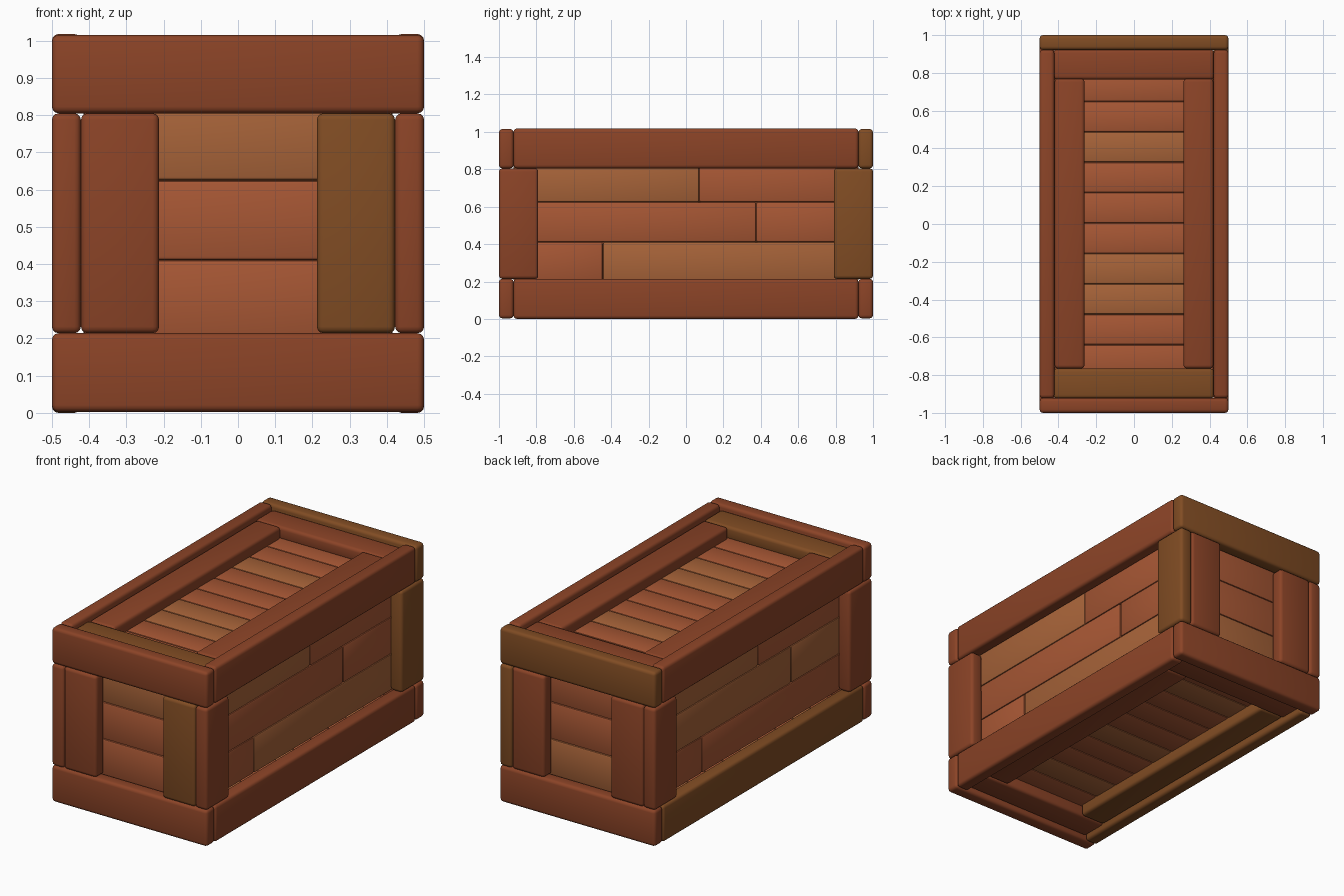
import bpy, bmesh

if "Cube" in bpy.data.objects:
    bpy.data.objects.remove(bpy.data.objects["Cube"])

def mat(name, rgb):
    m = bpy.data.materials.new(name)
    m.diffuse_color = (*rgb, 1)
    m.use_nodes = True
    m.node_tree.nodes["Principled BSDF"].inputs["Base Color"].default_value = m.diffuse_color
    return m

FR = mat("frame_red", (.26, .057, .020))
FB = mat("frame_brown", (.22, .073, .017))
PR = mat("plank_red", (.39, .096, .035))
PT = mat("plank_tan", (.39, .126, .041))

def board(name, x, y, z, m, r=.018, seg=3):
    """Rounded box spanning the given (min, max) ranges."""
    lo, hi = zip(x, y, z)
    bm = bmesh.new()
    bmesh.ops.create_cube(bm, size=1)
    for v in bm.verts:
        v.co = [(a + b) / 2 + c * (b - a) for a, b, c in zip(lo, hi, v.co)]
    bmesh.ops.bevel(bm, geom=bm.edges[:], offset=r, segments=seg, profile=.5, affect='EDGES')
    me = bpy.data.meshes.new(name)
    bm.to_mesh(me)
    bm.free()
    me.materials.append(m)
    ob = bpy.data.objects.new(name, me)
    bpy.context.collection.objects.link(ob)
    bpy.context.view_layer.objects.active = ob
    ob.select_set(True)
    return ob

def plank(name, x, y, z, m):
    return board(name, x, y, z, m, .010, 2)

def span(s, a, b):
    return tuple(sorted((s * a, s * b)))

LOW, HIGH, POST = (.003, .214), (.805, 1.015), (.214, .805)
ROWS = [(.2, .411), (.411, .625), (.625, .84)]

# Front and back panels: rails, posts, planks
for s, side, rails, posts, planks in (
        (-1, "front", (FR, FR), (FR, FB), (PR, PR, PT)),
        (1, "back", (FR, FB), (FR, FR), (PT, PR, PR))):
    y = span(s, .922, 1)
    board(side + "_bottom_rail", (-.5, .5), y, LOW, rails[0])
    board(side + "_top_rail", (-.5, .5), y, HIGH, rails[1])
    for t, m in zip((-1, 1), posts):
        board(side + "_post", span(t, .212, .422), y, POST, m)
    for z, m in zip(ROWS, planks):
        plank(side + "_plank", (-.405, .405), span(s, .865, .922), z, m)

# Long side panels: rails, corner posts, split planks
for s, side, rails, posts, planks in (
        (1, "right", (FR, FR), (FR, FB), ((PR, PT), (PR, PR), (PT, PR))),
        (-1, "left", (FB, FR), (FR, FR), ((PR, PR), (PT, PT), (PT, PR)))):
    x = span(s, .422, .5)
    board(side + "_bottom_rail", x, (-.922, .922), (0, .214), rails[0])
    board(side + "_top_rail", x, (-.922, .922), (.805, 1.018), rails[1])
    for t, m in zip((-1, 1), posts):
        board(side + "_corner_post", x, span(t, .79, 1), POST, m)
    for z, split, (a, b) in zip(ROWS, (-.445, .375, .07), planks):
        xp = span(s, .36, .415)
        plank(side + "_plank", xp, span(s, -.905, split), z, a)
        plank(side + "_plank", xp, span(s, split, .905), z, b)

# Lid and floor panels: inner frame boards and cross planks
TANS = {"lid": (2, 3, 7), "floor": (1, 4, 8)}
for side, flip, ends, longs in (("lid", False, (FB, FR), (FR, FR)),
                                ("floor", True, (FR, FR), (FB, FR))):
    def lv(a, b):
        return (1.018 - b, 1.018 - a) if flip else (a, b)
    for t, m in zip((-1, 1), ends):
        board(side + "_end_board", (-.426, .422), span(t, .765, .924), lv(.91, .988), m)
    for t, m in zip((-1, 1), longs):
        board(side + "_long_board", span(t, .262, .420), (-.765, .77), lv(.91, .988), m)
    for i in range(10):
        y0 = -.8 + i * .161
        plank(side + "_cross_plank", (-.42, .42), (y0, y0 + .161), lv(.865, .922),
              PT if i in TANS[side] else PR)

bpy.ops.object.shade_smooth_by_angle()
